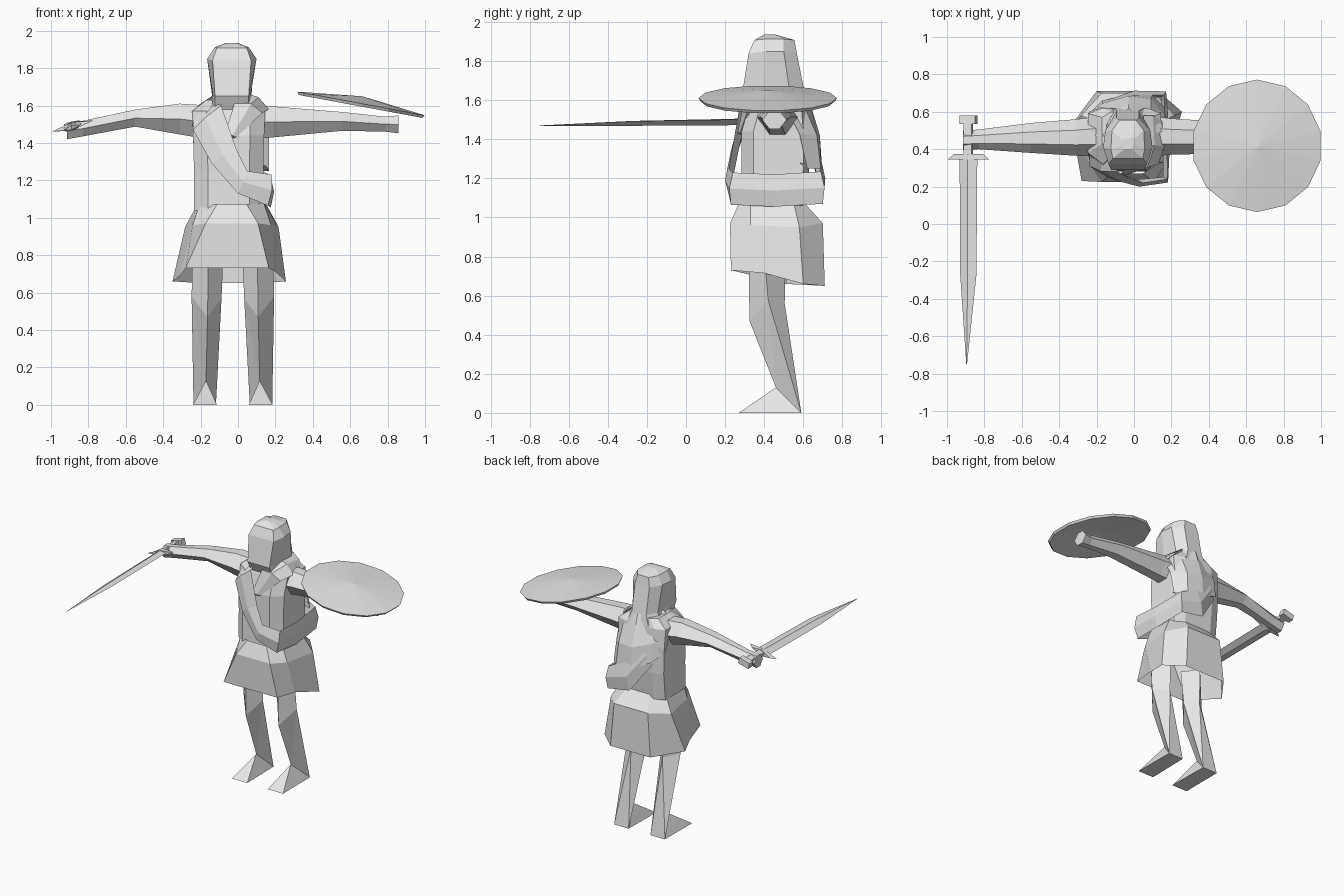
import bpy, bmesh, math
from mathutils import Matrix, Vector

if "Cube" in bpy.data.objects:
    bpy.data.objects.remove(bpy.data.objects["Cube"])

CX = -0.033  # body centre line

grey = bpy.data.materials.new("plain grey")
grey.diffuse_color = (0.8, 0.8, 0.8, 1)
grey.use_nodes = True
grey.node_tree.nodes["Principled BSDF"].inputs["Base Color"].default_value = grey.diffuse_color


def finish(name, bm):
    """Turn a bmesh into a flat shaded object."""
    bmesh.ops.recalc_face_normals(bm, faces=bm.faces[:])
    me = bpy.data.meshes.new(name)
    bm.to_mesh(me)
    bm.free()
    me.materials.append(grey)
    ob = bpy.data.objects.new(name, me)
    bpy.context.collection.objects.link(ob)
    return ob


def loft(name, rings, cap=True, closed=True, loop=False):
    """Skin rows of points; rows may be closed rings, and may loop."""
    bm = bmesh.new()
    rows = [[bm.verts.new(p) for p in r] for r in rings]
    n = len(rows[0])
    pairs = list(zip(rows, rows[1:])) + ([(rows[-1], rows[0])] if loop else [])
    for a, b in pairs:
        for i in range(n if closed else n - 1):
            j = (i + 1) % n
            bm.faces.new((a[i], a[j], b[j], b[i]))
    if cap and closed and not loop:
        bm.faces.new(rows[0])
        bm.faces.new(rows[-1])
    return finish(name, bm)


def sym(half, cx=CX):
    """Close a ring from its right half (offset, y, z), front to back."""
    right = [(cx + x, y, z) for x, y, z in half]
    left = [(cx - x, y, z) for x, y, z in reversed(half)]
    return right + left


# Torso
loft("torso", [sym([(a * .6, f, z), (a, f + .06, z), (a, b - .03, z), (a * .6, b, z)], -.05)
               for z, a, f, b in [(1.04, .185, .28, .61), (1.24, .185, .285, .63),
                                  (1.44, .19, .285, .63), (1.57, .195, .32, .62),
                                  (1.63, .12, .37, .60)]])

# Skirt, longer and wider at the back
loft("skirt", [
    sym([(.08, .27, 1.07), (.17, .33, 1.08), (.18, .55, 1.08), (.09, .61, 1.07)]),
    sym([(.14, .225, .97), (.21, .33, .96), (.25, .58, .95), (.14, .70, .97)]),
    [(.165, .23, .73), (.195, .40, .715), (.256, .60, .66), (.13, .71, .65),
     (-.20, .71, .65), (-.35, .51, .66), (-.31, .40, .69), (-.28, .23, .73)],
], cap=False)

# Head with a flat face panel and a hood that widens at the neck
loft("hooded_head", [
    sym([(.09, .33, 1.57), (.12, .42, 1.57), (.14, .54, 1.57), (.09, .62, 1.57)]),
    sym([(.09, .29, 1.65), (.10, .40, 1.65), (.105, .53, 1.65), (.06, .605, 1.65)]),
    sym([(.103, .32, 1.84), (.132, .41, 1.85), (.12, .50, 1.85), (.06, .567, 1.84)]),
    sym([(.08, .35, 1.908), (.09, .40, 1.912), (.085, .50, 1.912), (.045, .555, 1.908)]),
    sym([(.02, .40, 1.935), (.03, .42, 1.935), (.03, .45, 1.935), (.02, .46, 1.935)]),
])

# Cape bulging over the upper back, slanting up to the left shoulder
cape = [
    [(-.14, .47, 1.65), (-.11, .57, 1.65), (-.03, .615, 1.65), (.05, .57, 1.65), (.08, .47, 1.65)],
    [(-.23, .47, 1.59), (-.16, .59, 1.58), (-.03, .64, 1.57), (.09, .60, 1.58), (.17, .50, 1.58)],
    [(-.245, .55, 1.50), (-.17, .645, 1.47), (-.03, .685, 1.42), (.09, .67, 1.42), (.165, .58, 1.43)],
    [(-.24, .59, 1.40), (-.17, .66, 1.33), (-.03, .695, 1.27), (.10, .69, 1.25), (.165, .62, 1.25)],
]
cape.append([(x * .9, .58, z + .03) for x, y, z in cape[-1]])
loft("back_cape", cape, closed=False)

# Collar fold over the right shoulder
loft("shoulder_collar", [
    [(.05, .58, 1.66), (.10, .58, 1.62), (.15, .55, 1.56), (.10, .52, 1.55)],
    [(.06, .42, 1.66), (.11, .42, 1.645), (.165, .42, 1.58), (.08, .42, 1.56)],
    [(-.02, .31, 1.61), (.07, .30, 1.61), (.13, .32, 1.56), (.06, .36, 1.54)],
    [(-.075, .265, 1.43), (-.03, .265, 1.44), (-.01, .275, 1.43), (-.04, .30, 1.42)],
])

# Sash looping from the left shoulder to the right hip: lower and upper edge
edges = [((-.235, .42, 1.58), (-.10, .42, 1.635)), ((-.24, .31, 1.47), (-.09, .28, 1.60)),
         ((-.14, .25, 1.29), (-.01, .24, 1.37)), ((0, .215, 1.13), (.05, .22, 1.25)),
         ((.16, .23, 1.065), (.18, .24, 1.23)), ((.175, .45, 1.055), (.175, .45, 1.22)),
         ((.16, .70, 1.07), (.16, .69, 1.235)), ((-.02, .70, 1.10), (.02, .69, 1.30)),
         ((-.17, .64, 1.31), (-.08, .66, 1.44)), ((-.24, .54, 1.49), (-.11, .57, 1.61))]
sash = []
for lo, up in edges:
    lo, up = Vector(lo), Vector(up)
    mid = (lo + up) / 2
    out = Vector((mid.x - CX, mid.y - .46, 0))
    out = out.normalized() * .018
    if lo.z > 1.55:
        out = Vector((0, 0, .012))
    sash.append([lo, mid + out, up, mid - out * 1.2])
loft("sash", sash, loop=True)


# Legs, with wedge feet
def leg(name, s, shift=0):
    bm = bmesh.new()

    def V(x, y, z):
        return bm.verts.new((CX + shift + s * x, y, z))
    top = [V(.21, .40, .82), V(.125, .32, .82), V(.045, .40, .82), V(.125, .51, .82)]
    knee = [V(.215, .42, .58), V(.13, .325, .47), V(.055, .42, .57), V(.125, .505, .56)]
    ankle = V(.138, .46, .13)
    toe_o, toe_i = V(.207, .27, 0), V(.08, .27, 0)
    heel_o, heel_i = V(.205, .59, 0), V(.085, .59, 0)
    for i in range(4):
        j = (i + 1) % 4
        bm.faces.new((top[i], top[j], knee[j], knee[i]))
    bm.faces.new(top)
    for f in [(knee[0], knee[1], ankle), (knee[0], ankle, heel_o),
              (knee[1], knee[2], ankle), (knee[2], heel_i, ankle),
              (knee[0], heel_o, knee[3]), (knee[2], knee[3], heel_i),
              (knee[3], heel_o, heel_i), (ankle, toe_o, heel_o),
              (ankle, heel_i, toe_i), (ankle, toe_i, toe_o),
              (toe_o, toe_i, heel_i, heel_o)]:
        bm.faces.new(f)
    finish(name, bm)


leg("right_leg", 1, .011)
leg("left_leg", -1)


# Arms as six sided lofts along x: (x, front y, back y, bottom z, top z)
def arm(name, sections):
    rings = []
    for x, f, b, lo, hi in sections:
        m, h = (lo + hi) / 2, (b - f)
        rings.append([(x, f, m), (x, f + h * .3, hi), (x, b - h * .3, hi),
                      (x, b, m), (x, b - h * .3, lo), (x, f + h * .3, lo)])
    loft(name, rings)


arm("left_arm", [(-.16, .36, .58, 1.42, 1.60), (-.31, .365, .56, 1.445, 1.61),
                 (-.55, .38, .54, 1.487, 1.578), (-.83, .40, .505, 1.435, 1.518),
                 (-.915, .395, .50, 1.42, 1.508)])
arm("right_arm", [(.08, .36, .58, 1.42, 1.60), (.19, .37, .565, 1.43, 1.595),
                  (.56, .38, .54, 1.465, 1.565), (.79, .40, .505, 1.46, 1.54),
                  (.858, .39, .515, 1.452, 1.547)])

# Shield: shallow tilted cone, hollow underneath
N = 14
turn = Matrix.Translation((.657, .418, 1.605)) @ Matrix.Rotation(math.radians(10.5), 4, 'Y')
bm = bmesh.new()


def circle(r, z):
    return [bm.verts.new(turn @ Vector((r * math.sin(2 * math.pi * i / N),
                                        r * math.cos(2 * math.pi * i / N), z))) for i in range(N)]


rim_top, rim_low, inset = circle(.354, .006), circle(.345, -.01), circle(.315, -.008)
boss = bm.verts.new(turn @ Vector((0, 0, .045)))
hollow = bm.verts.new(turn @ Vector((0, 0, .025)))
for i in range(N):
    j = (i + 1) % N
    bm.faces.new((rim_top[i], rim_top[j], boss))
    bm.faces.new((rim_top[j], rim_top[i], rim_low[i], rim_low[j]))
    bm.faces.new((rim_low[j], rim_low[i], inset[i], inset[j]))
    bm.faces.new((inset[j], inset[i], hollow))
finish("shield", bm)

# Sword: blade, guard, grip and pommel, rolled about its length
roll = Matrix.Translation((-.885, 0, 1.49)) @ Matrix.Rotation(math.radians(-15), 4, 'Y')


def sword_part(name, sections):
    """Diamond sections along y: (y, half width, half height, side shift, drop)."""
    loft(name, [[roll @ Vector(c) for c in ((s + w, y, d), (s, y, d + h), (s - w, y, d), (s, y, d - h))]
                for y, w, h, s, d in sections])


def sword_box(name, y0, y1, w, h):
    loft(name, [[roll @ Vector((sx * w, y, sz * h)) for sx, sz in ((1, 1), (-1, 1), (-1, -1), (1, -1))]
                for y in (y0, y1)])


sword_part("blade", [(.36, .049, .018, 0, 0), (-.27, .045, .013, -.003, -.008),
                     (-.75, .002, .002, -.015, -.018)])
sword_part("guard", [(.345, .115, .02, 0, 0), (.375, .08, .025, 0, 0)])
sword_box("grip", .37, .55, .022, .016)
sword_box("pommel", .535, .58, .043, .022)
